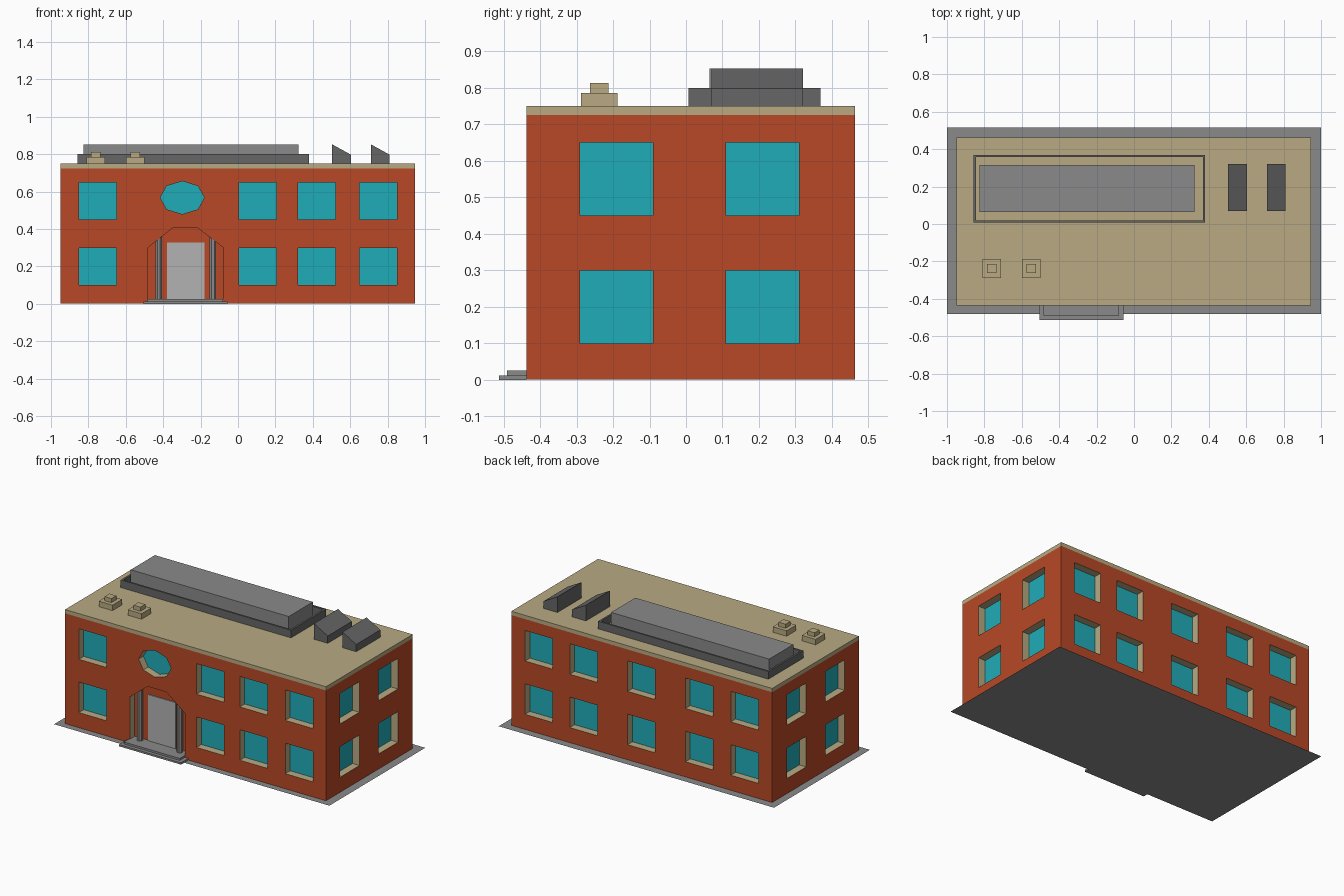
import bpy, bmesh, math

if "Cube" in bpy.data.objects:
    bpy.data.objects.remove(bpy.data.objects["Cube"])

def mat(name, r, g, b):
    m = bpy.data.materials.new(name)
    lin = [(c / 255 / 12.92 if c < 11 else ((c / 255 + .055) / 1.055) ** 2.4) for c in (r, g, b)]
    m.diffuse_color = (*lin, 1)
    m.use_nodes = True
    m.node_tree.nodes["Principled BSDF"].inputs["Base Color"].default_value = m.diffuse_color
    return m

BRICK = mat("brick", 184, 72, 38)
TAN = mat("sandstone", 184, 170, 130)
GLASS = mat("glass", 32, 172, 184)
STONE = mat("stone", 138, 138, 138)
DARK = mat("dark_metal", 102, 102, 102)
PALE = mat("pale_door", 178, 178, 178)

def finish(name, bm, *mats):
    bmesh.ops.recalc_face_normals(bm, faces=bm.faces)
    me = bpy.data.meshes.new(name)
    bm.to_mesh(me)
    bm.free()
    for m in mats:
        me.materials.append(m)
    ob = bpy.data.objects.new(name, me)
    bpy.context.collection.objects.link(ob)
    return ob

def prism(bm, near, far, cap=0, side=0):
    """Closed prism between two matching loops of points; the far cap gets its own material."""
    a = [bm.verts.new(p) for p in near]
    b = [bm.verts.new(p) for p in far]
    bm.faces.new(a).material_index = side
    bm.faces.new(b).material_index = cap
    for i in range(len(a)):
        j = (i + 1) % len(a)
        bm.faces.new((a[i], a[j], b[j], b[i])).material_index = side

def rect(x0, x1, y0, y1):
    return [(x0, y0), (x1, y0), (x1, y1), (x0, y1)]

def add_box(bm, x0, x1, y0, y1, z0, z1):
    r = rect(x0, x1, y0, y1)
    prism(bm, [(x, y, z0) for x, y in r], [(x, y, z1) for x, y in r])

def box(name, m, *dims):
    bm = bmesh.new()
    add_box(bm, *dims)
    return finish(name, bm, m)

X0, X1, Y0, Y1 = -.95, .945, -.437, .463
DEPTH = .05

# Ground plate (flat sheet) and walls
bm = bmesh.new()
bm.faces.new([bm.verts.new((x, y, 0)) for x, y in rect(-1, 1, -.48, .515)])
finish("ground_plate", bm, STONE)
bm = bmesh.new()
add_box(bm, X0, X1, Y0, Y1, .001, .725)
walls = finish("walls", bm, BRICK, TAN, GLASS)

# Recess cutters: tan reveals, glass or brick at the back
cut = bmesh.new()

def recess(profile, axis, plane, out, cap):
    def place(d):
        w = plane + out * d
        return [(u, w, z) if axis == "y" else (w, u, z) for u, z in profile]
    prism(cut, place(.05), place(-DEPTH), cap, 1)

for z in (.1, .45):
    for c in (-.75, .105, .42, .75):
        recess(rect(c - .1, c + .1, z, z + .2), "y", Y0, -1, 2)
    for c in (-.75, -.42, 0, .42, .745):
        recess(rect(c - .1, c + .1, z, z + .2), "y", Y1, 1, 2)
    for c in (-.19, .21):
        recess(rect(c - .1, c + .1, z, z + .2), "x", X0, -1, 2)
        recess(rect(c - .1, c + .1, z, z + .2), "x", X1, 1, 2)
octagon = [(-.298 + .118 * math.cos(i * math.pi / 4), .568 + .088 * math.sin(i * math.pi / 4))
           for i in range(8)]
recess(octagon, "y", Y0, -1, 2)
arch = [(-.48, .008), (-.48, .302), (-.35, .405), (-.215, .405), (-.08, .302), (-.08, .008)]
recess(arch, "y", Y0, -1, 0)
cutter = finish("recess_cutter", cut, BRICK, TAN, GLASS)

mod = walls.modifiers.new("recesses", 'BOOLEAN')
mod.operation, mod.solver, mod.object = 'DIFFERENCE', 'EXACT', cutter
bpy.context.view_layer.objects.active = walls
bpy.ops.object.modifier_apply(modifier=mod.name)
bpy.data.objects.remove(cutter)

# Roof slab
box("roof_slab", TAN, X0, X1, Y0, Y1, .725, .75)

# Entrance: steps, landing, door, columns
box("lower_step", STONE, -.505, -.055, -.513, Y0, 0, .012)
box("upper_step", STONE, -.485, -.08, -.49, Y0, .012, .025)
box("door_landing", STONE, -.479, -.081, Y0, Y0 + DEPTH, .008, .025)
box("door", PALE, -.38, -.178, Y0 + DEPTH - .006, Y0 + DEPTH + .005, .025, .328)
for side, cx in (("left", -.424), ("right", -.134)):
    ring = [(cx + .019 * math.cos(a), Y0 + .025 + .019 * math.sin(a))
            for a in (math.pi / 8 + i * math.pi / 4 for i in range(8))]
    bm = bmesh.new()
    prism(bm, [(x, y, .02) for x, y in ring], [(x, y, .36) for x, y in ring])
    finish(side + "_column", bm, STONE)

# Skylight housing inside a low curb
bm = bmesh.new()
x0, x1, y0, y1, t = -.857, .38, .007, .369, .012
add_box(bm, x0, x1, y0, y0 + t, .75, .8)
add_box(bm, x0, x1, y1 - t, y1, .75, .8)
add_box(bm, x0, x0 + t, y0 + t, y1 - t, .75, .8)
add_box(bm, x1 - t, x1, y0 + t, y1 - t, .75, .8)
finish("roof_curb", bm, DARK)
box("roof_housing", STONE, -.825, .323, .065, .316, .75, .853)

# Two sloped vents
for i, x in enumerate((.503, .71)):
    prof = [(x, .75), (x + .1, .75), (x + .1, .798), (x, .853)]
    bm = bmesh.new()
    prism(bm, [(u, .07, z) for u, z in prof], [(u, .32, z) for u, z in prof])
    finish(f"sloped_vent_{i + 1}", bm, DARK)

# Two small stepped chimneys
for i, x in enumerate((-.76, -.549)):
    box(f"chimney_base_{i + 1}", TAN, x - .05, x + .05, -.288, -.188, .75, .786)
    box(f"chimney_top_{i + 1}", TAN, x - .025, x + .025, -.263, -.213, .786, .813)
